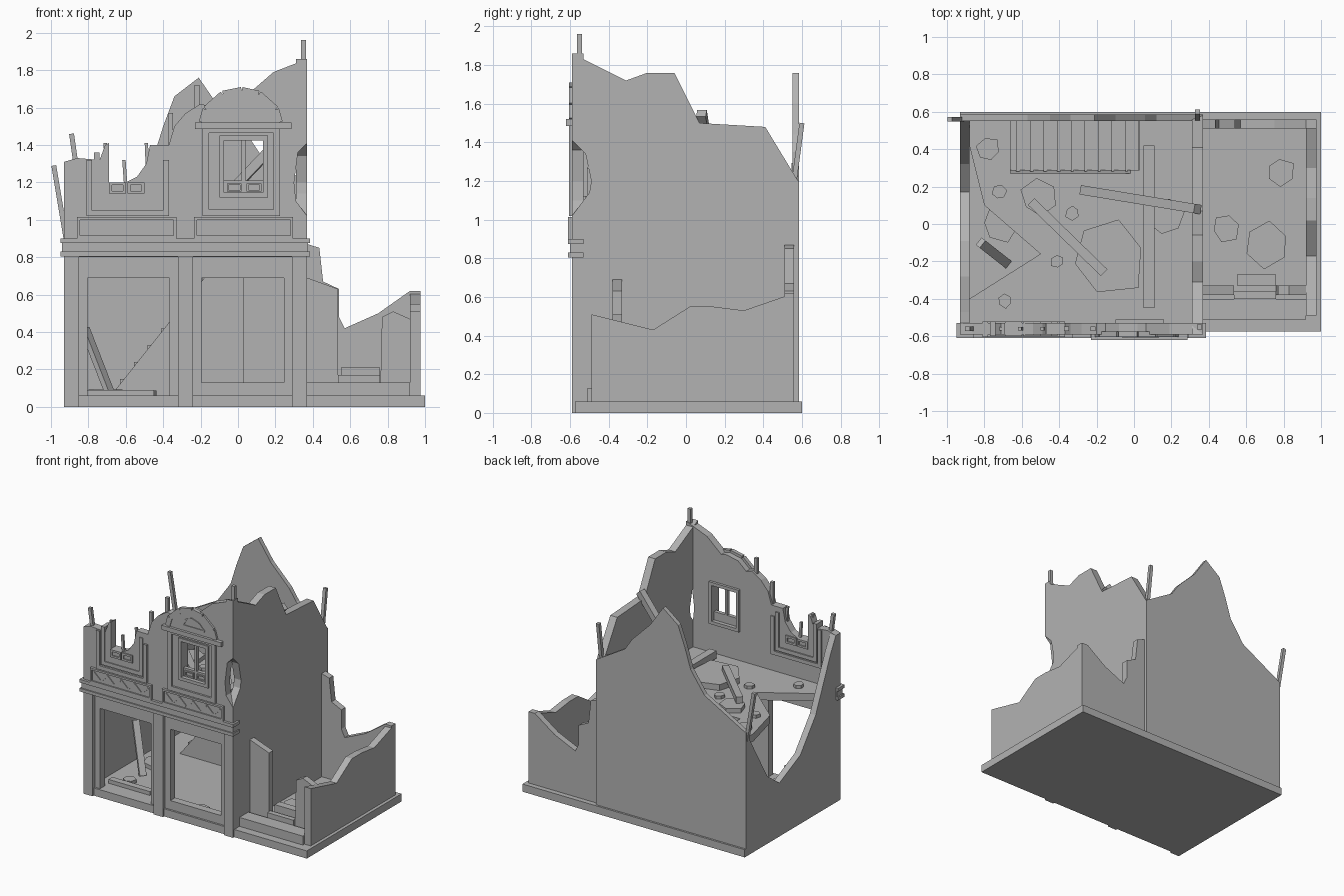
import bpy
import bmesh
import math
import random
from mathutils import Vector

random.seed(4)
default_cube = bpy.data.objects.get("Cube")
if default_cube:
    bpy.data.objects.remove(default_cube, do_unlink=True)

# One plain plaster grey for everything
plaster = bpy.data.materials.new("plaster_grey")
plaster.use_nodes = True
grey = (.45, .45, .45, 1)
plaster.diffuse_color = grey
for node in plaster.node_tree.nodes:
    if node.type == "BSDF_PRINCIPLED":
        node.inputs["Base Color"].default_value = grey
        node.inputs["Roughness"].default_value = .9


def add_object(name, bm):
    bmesh.ops.recalc_face_normals(bm, faces=bm.faces)
    mesh = bpy.data.meshes.new(name)
    bm.to_mesh(mesh)
    bm.free()
    mesh.materials.append(plaster)
    obj = bpy.data.objects.new(name, mesh)
    bpy.context.scene.collection.objects.link(obj)
    return obj


def prism(name, axis, span, outline):
    """Extrude a flat outline along one axis over the given span."""
    bm = bmesh.new()
    slot = "xyz".index(axis)
    corners = []
    for point in outline:
        co = list(point)
        co.insert(slot, span[0])
        corners.append(bm.verts.new(co))
    face = bm.faces.new(corners)
    result = bmesh.ops.extrude_face_region(bm, geom=[face])
    moved = [item for item in result["geom"] if isinstance(item, bmesh.types.BMVert)]
    shift = Vector((0, 0, 0))
    shift[slot] = span[1] - span[0]
    bmesh.ops.translate(bm, verts=moved, vec=shift)
    return add_object(name, bm)


def box(name, x, y, z):
    return prism(name, "z", z, [(x[0], y[0]), (x[1], y[0]), (x[1], y[1]), (x[0], y[1])])


def beam(name, start, end, width, depth=None):
    """Square bar between two points."""
    start, end = Vector(start), Vector(end)
    bm = bmesh.new()
    bmesh.ops.create_cube(bm, size=1)
    bmesh.ops.scale(bm, verts=bm.verts, vec=(width, depth or width, (end - start).length))
    obj = add_object(name, bm)
    obj.rotation_mode = "QUATERNION"
    obj.rotation_quaternion = (end - start).to_track_quat("Z", "Y")
    obj.location = (start + end) / 2
    return obj


def frame(name, x, z, y, width):
    """Rectangular moulding made of two stiles and two rails."""
    for side, left in (("left", x[0]), ("right", x[1] - width)):
        box(f"{name}_{side}_stile", x=(left, left + width), y=y, z=z)
    for side, low in (("lower", z[0]), ("upper", z[1] - width)):
        box(f"{name}_{side}_rail", x=(x[0] + width, x[1] - width), y=y, z=(low, low + width))


def rubble(name, x, y, radius, floor):
    """Flat, irregular broken chunk lying on a floor."""
    turn = random.random()
    outline = []
    for i in range(6):
        angle = turn + i * math.tau / 6
        reach = radius * random.uniform(.8, 1.1)
        outline.append((x + reach * math.cos(angle), y + reach * math.sin(angle)))
    prism(name, "z", (floor, floor + .02 + radius * .12), outline)


GROUND, UPPER = .06, .89
FACADE = (-.59, -.53)

# Ground slab
box("base_slab", x=(-.93, 1), y=(-.575, .6), z=(0, GROUND))

# Main walls with ragged tops
prism("right_wall", "x", (.31, .37), [
    (-.59, 0), (.58, 0), (.58, 1.2), (.41, 1.48), (.07, 1.5), (-.06, 1.76),
    (-.2, 1.76), (-.31, 1.72), (-.59, 1.86), (-.59, 1.41), (-.52, 1.34),
    (-.49, 1.2), (-.5, 1.14), (-.59, 1.02)])
prism("back_wall", "y", (.55, .585), [
    (-.93, 0), (.37, 0), (.37, 1.2), (.12, 1.35), (.06, 1.44), (-.1, 1.6),
    (-.21, 1.76), (-.34, 1.66), (-.4, 1.5), (-.45, 1.34), (-.57, 1.17), (-.93, .97)])
prism("left_wall", "x", (-.93, -.88), [
    (-.59, 0), (.58, 0), (.58, .97), (.32, .53), (.17, .42), (-.09, .54),
    (-.28, .78), (-.47, 1.2), (-.53, 1.31), (-.59, 1.31)])

# Upper facade in two pieces that meet around the right window
prism("facade_left", "y", FACADE, [
    (-.93, .8), (.03, .8), (.03, 1.14), (-.08, 1.14), (-.08, 1.43), (.03, 1.43),
    (.03, 1.66), (-.13, 1.6), (-.2, 1.62), (-.28, 1.57), (-.34, 1.5), (-.37, 1.4),
    (-.47, 1.4), (-.49, 1.3), (-.54, 1.23), (-.6, 1.2), (-.69, 1.2), (-.69, 1.41),
    (-.71, 1.4), (-.74, 1.32), (-.86, 1.33), (-.93, 1.31)])
prism("facade_right", "y", FACADE, [
    (.03, .8), (.37, .8), (.37, 1.02), (.31, 1.1), (.3, 1.2), (.32, 1.36), (.37, 1.41),
    (.37, 1.86), (.19, 1.79), (.04, 1.66), (.03, 1.66), (.03, 1.43), (.14, 1.43),
    (.14, 1.14), (.03, 1.14)])

# Shopfront posts, recessed jambs and lintels
for name, left in (("left", -.93), ("middle", -.32), ("right", .29)):
    box(f"{name}_post", x=(left, left + .08), y=(-.59, -.5), z=(0, .81))
for name, left in (("left", -.85), ("right", -.24)):
    right = left + .53
    box(f"{name}_lintel", x=(left, right), y=(-.56, -.5), z=(.69, .81))
    box(f"{name}_outer_jamb", x=(left, left + .045), y=(-.56, -.5), z=(GROUND, .69))
    box(f"{name}_inner_jamb", x=(right - .045, right), y=(-.56, -.5), z=(GROUND, .69))
box("right_bay_sill", x=(-.24, .29), y=(-.56, -.5), z=(GROUND, .13))

# Cornice
box("cornice_lower", x=(-.95, .385), y=(-.61, -.53), z=(.805, .83))
box("cornice_core", x=(-.94, .375), y=(-.6, -.53), z=(.83, .875))
box("cornice_upper", x=(-.95, .385), y=(-.61, -.53), z=(.875, .9))

# Panels under the windows with zigzag ornament
for name, left in (("left", -.86), ("right", -.235)):
    box(f"{name}_panel", x=(left, left + .53), y=(-.6, -.58), z=(.9, 1.015))
    frame(f"{name}_panel_rim", x=(left, left + .53), z=(.9, 1.015), y=(-.61, -.59), width=.015)
    for i in range(8):
        start = left + .03 + i * .059
        low, high = (.93, .985) if i % 2 else (.985, .93)
        beam(f"{name}_zigzag", (start, -.6, low), (start + .059, -.6, high), .012)

# Broken left window surround, open at the top
for name, inset, depth, top in (("outer", 0, .605, 1.32), ("inner", .04, .598, 1.36)):
    low = 1.02 + inset
    span = (-.81 + inset, -.37 - inset)
    box(f"left_window_{name}_sill", x=span, y=(-depth, -.52), z=(low, low + .03))
    for left in (span[0], span[1] - .03):
        box(f"left_window_{name}_stile", x=(left, left + .03), y=(-depth, -.52), z=(low, top))
for left in (-.69, -.59):
    frame("left_sash_panel", x=(left, left + .09), z=(1.14, 1.2), y=(-.6, -.52), width=.015)
for x, top in ((-.7, 1.41), (-.6, 1.32), (-.48, 1.41)):
    beam("broken_muntin", (x - .01, -.56, top), (x, -.56, 1.18), .018)

# Right window surround and sash
frame("right_window_outer", x=(-.19, .225), z=(1.02, 1.5), y=(-.605, -.58), width=.035)
frame("right_window_inner", x=(-.1, .16), z=(1.12, 1.45), y=(-.6, -.51), width=.025)
box("sash_bar", x=(.02, .04), y=(-.57, -.54), z=(1.14, 1.43))
box("sash_rail", x=(-.08, .14), y=(-.57, -.54), z=(1.14, 1.21))
for left in (-.06, .045):
    frame("sash_panel", x=(left, left + .08), z=(1.15, 1.195), y=(-.58, -.56), width=.01)

# Arched pediment
box("pediment_ledge", x=(-.23, .285), y=(-.62, -.53), z=(1.485, 1.52))
arch = [(-.19, 1.52), (-.17, 1.59), (-.08, 1.67), (.02, 1.69), (.11, 1.67), (.2, 1.59), (.22, 1.52)]
prism("pediment_field", "y", (-.6, -.53), arch)
for a, b in zip(arch, arch[1:]):
    beam("pediment_rim", (a[0], -.59, a[1]), (b[0], -.59, b[1]), .03, .04)
inner = [(-.06, 1.56), (-.03, 1.61), (.02, 1.63), (.08, 1.61), (.13, 1.56)]
for a, b in zip(inner, inner[1:] + inner[:1]):
    beam("pediment_inset", (a[0], -.6, a[1]), (b[0], -.6, b[1]), .012)

# Upper floor with a collapsed corner and stair opening
prism("upper_floor", "z", (.83, UPPER), [
    (.31, -.53), (.31, .55), (.03, .55), (.03, .27), (-.66, .27), (-.66, .55), (-.88, .55),
    (-.88, .42), (-.8, .1), (-.5, -.16), (-.88, -.4), (-.88, -.53)])

# Staircase
for i in range(9):
    left = -.63 + i * .073
    box("stair_step", x=(left, left + .073), y=(.28, .55), z=(GROUND, GROUND + .09 * (i + 1)))
prism("stair_side", "y", (.25, .29), [(-.68, GROUND), (.03, GROUND), (.03, UPPER), (-.02, UPPER)])

# Low annex walls
prism("annex_back_wall", "y", (.51, .56), [
    (.37, 0), (.975, 0), (.975, .62), (.92, .62), (.75, .5), (.57, .42), (.54, .48),
    (.54, .63), (.455, .67), (.435, .85), (.37, .87)])
prism("annex_side_wall", "x", (.92, .975), [
    (-.49, 0), (.56, 0), (.56, .62), (.3, .53), (.14, .55), (.02, .55), (-.17, .43), (-.49, .51)])
box("annex_step", x=(.37, .92), y=(-.51, -.4), z=(GROUND, .13))
prism("annex_front_left", "y", (-.38, -.33), [(.37, GROUND), (.535, GROUND), (.535, .63), (.37, .69)])
prism("annex_front_right", "y", (-.38, -.33), [
    (.76, GROUND), (.92, GROUND), (.92, .47), (.83, .51), (.77, .48)])
box("annex_curb", x=(.535, .76), y=(-.4, -.36), z=(GROUND, .17))
box("annex_brick", x=(.55, .76), y=(-.33, -.27), z=(GROUND, .21))

# Fallen timbers
beam("leaning_timber", (-.27, .18, .91), (.34, .08, 1.55), .05)
beam("floor_timber_long", (.08, -.45, .93), (.08, .42, .93), .06)
beam("floor_timber_short", (-.55, .12, .95), (-.16, -.26, .95), .05)
beam("bay_timber", (-.82, -.1, .42), (-.68, -.21, .06), .05, .03)
box("bay_plank", x=(-.81, -.45), y=(-.45, -.4), z=(GROUND, .09))

# Bare rods sticking out of the wall tops
for start, end in (
        ((.35, -.55, 1.75), (.35, -.55, 1.96)), ((.34, .56, 1.2), (.34, .6, 1.5)),
        ((-.92, .56, .9), (-.985, .56, 1.29)), ((-.86, -.56, 1.25), (-.89, -.56, 1.46)),
        ((-.22, -.56, 1.5), (-.22, -.56, 1.72)), ((-.36, -.56, 1.35), (-.36, -.56, 1.57))):
    beam("wall_rod", start, end, .026)

# Rubble on both floors
for x, y, radius in ((-.14, -.17, .22), (-.78, .4, .07), (-.72, .17, .04), (-.51, .14, .1),
                     (-.33, .06, .04), (.17, .04, .1), (-.41, -.2, .04), (-.69, -.41, .04)):
    rubble("upper_rubble", x, y, radius, UPPER)
for x, y, radius in ((.71, -.11, .13), (.78, .28, .08), (.49, -.02, .08), (-.72, 0, .1),
                     (-.7, -.35, .05), (-.5, -.25, .07), (0, -.47, .08)):
    rubble("ground_rubble", x, y, radius, GROUND)
